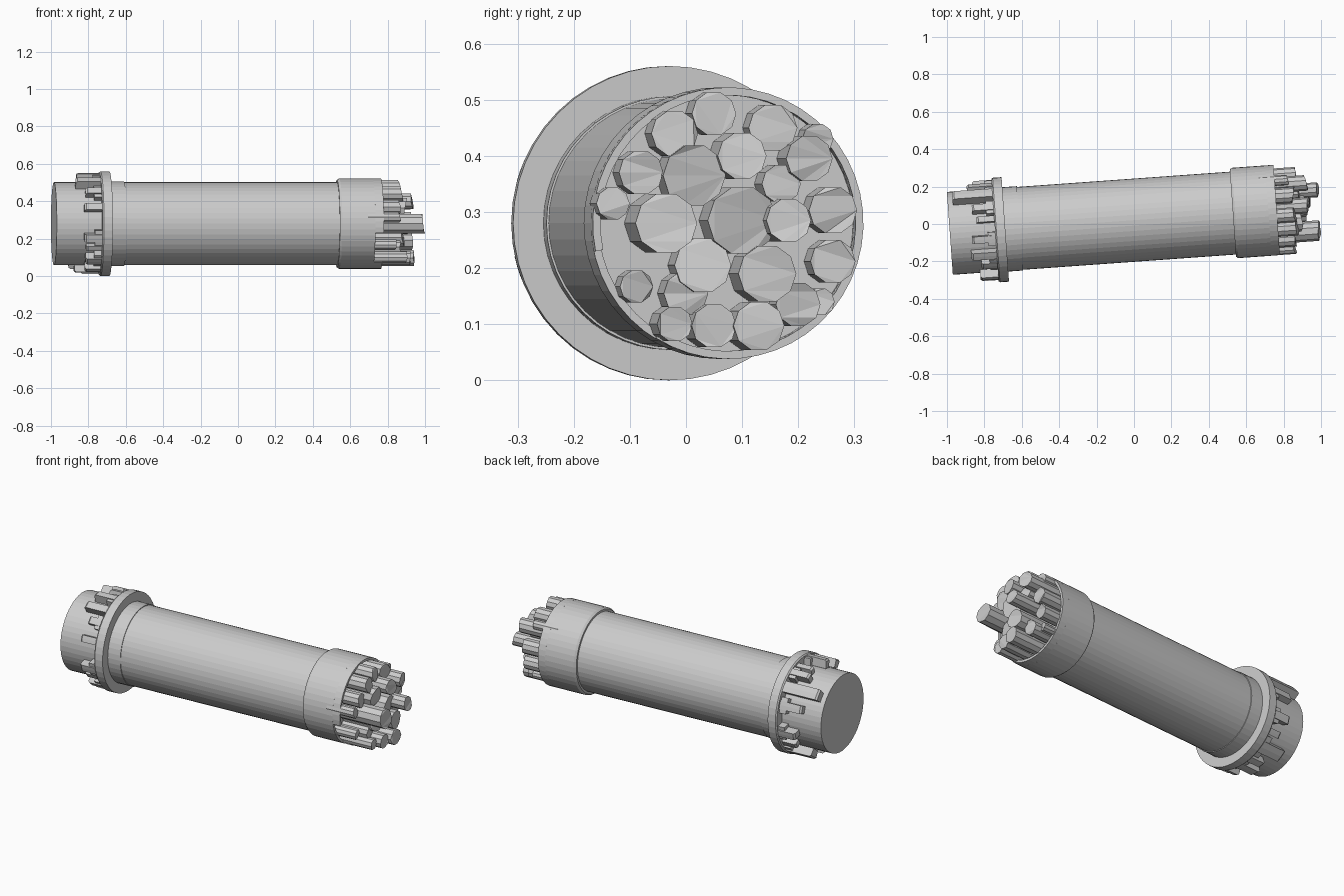
import bpy, bmesh, random
from math import radians, cos, sin, pi, atan
from mathutils import Matrix, Vector

random.seed(4)
cube = bpy.data.objects.get("Cube")
if cube:
    bpy.data.objects.remove(cube)

SLOPE = 0.0715
# local frame: x runs along the tube, angle 0 is the back, 90 degrees is up
FRAME = Matrix.Translation((0, 0.0204, 0.28)) @ Matrix.Rotation(atan(SLOPE), 4, "Z")

grey = bpy.data.materials.new("plain_grey")
grey.use_nodes = True
grey.diffuse_color = (0.6, 0.6, 0.6, 1)
grey.node_tree.nodes["Principled BSDF"].inputs["Base Color"].default_value = (0.6, 0.6, 0.6, 1)


def finish(bm, name):
    bmesh.ops.remove_doubles(bm, verts=bm.verts, dist=1e-5)
    bmesh.ops.recalc_face_normals(bm, faces=bm.faces)
    bm.transform(FRAME)
    mesh = bpy.data.meshes.new(name)
    bm.to_mesh(mesh)
    bm.free()
    mesh.materials.append(grey)
    obj = bpy.data.objects.new(name, mesh)
    bpy.context.collection.objects.link(obj)
    return obj


def sweep(bm, profile, start=0, end=360, steps=48):
    """Revolve a closed (along, radius) outline around the tube axis."""
    rings = []
    for i in range(steps + 1):
        a = radians(start + (end - start) * i / steps)
        rings.append([bm.verts.new((s, r * cos(a), r * sin(a))) for s, r in profile])
    n = len(profile)
    for a, b in zip(rings, rings[1:]):
        for j in range(n):
            k = (j + 1) % n
            bm.faces.new((a[j], a[k], b[k], b[j]))
    if end - start < 360:
        bm.faces.new(rings[0])
        bm.faces.new(rings[-1])


def band(s0, s1, r0, r1):
    return [(s0, r0), (s0, r1), (s1, r1), (s1, r0)]


def cylinder(bm, s0, s1, radius, sides, y=0, z=0):
    place = Matrix.Translation(((s0 + s1) / 2, y, z)) @ Matrix.Rotation(pi / 2, 4, "Y")
    return bmesh.ops.create_cone(bm, cap_ends=True, segments=sides, radius1=radius,
                                 radius2=radius, depth=s1 - s0, matrix=place)["verts"]


# main tube, closed at the plain end
bm = bmesh.new()
cylinder(bm, -0.987, 0.70, 0.222, 48)
finish(bm, "main_tube")

# thin sleeve beside the flange
bm = bmesh.new()
sweep(bm, band(-0.70, -0.612, 0.215, 0.226))
finish(bm, "sleeve")

# flange ring
bm = bmesh.new()
sweep(bm, [(-0.745, 0.21), (-0.745, 0.274), (-0.738, 0.28), (-0.69, 0.28), (-0.69, 0.21)])
finish(bm, "flange")

# irregular teeth behind the flange: angle, width, end
TEETH = [(20, 10, -.88), (42, 13, -.96), (62, 8, -.86), (76, 7, -.84), (100, 8, -.87),
         (120, 9, -.88), (137, 9, -.83), (160, 8, -.84), (197, 9, -.84), (211, 6, -.83),
         (228, 9, -.83), (246, 7, -.83), (266, 12, -.88), (285, 8, -.84), (305, 14, -.90),
         (325, 8, -.83), (345, 9, -.85)]
bm = bmesh.new()
for i, (angle, width, tip) in enumerate(TEETH):
    top = 0.274 if i % 3 else 0.262
    sweep(bm, [(tip, 0.225), (tip, top - 0.008), (tip + 0.01, top), (-0.74, top), (-0.74, 0.225)],
          angle - width / 2, angle + width / 2, 2)
    if i % 2 == 0:
        sweep(bm, band(-0.785, -0.74, 0.22, top - 0.006), angle - width, angle + width, 3)
finish(bm, "flange_teeth")

# collar with a broken-out notch in the rim
bm = bmesh.new()
sweep(bm, [(0.53, 0.21), (0.53, 0.234), (0.542, 0.242), (0.72, 0.242), (0.72, 0.228), (0.70, 0.228), (0.70, 0.21)])
sweep(bm, band(0.72, 0.765, 0.228, 0.242), 238 - 360, 192, 42)
finish(bm, "collar")

# bundle of rods: y, z, radius, end x
RODS = [(.05, .475, .04, .86), (-.02, .44, .042, .87), (.10, .40, .043, .93), (.155, .45, .043, .85),
        (.22, .395, .042, .92), (.235, .43, .028, .82), (-.08, .37, .04, .86), (.015, .365, .056, .89),
        (-.13, .315, .03, .86), (-.035, .28, .055, .99), (.17, .35, .035, .88), (.10, .285, .062, .91),
        (.183, .285, .04, .98), (.262, .303, .043, .86), (.262, .212, .04, .85), (.03, .205, .05, .88),
        (.145, .19, .052, .93), (-.088, .167, .03, .84), (0, .155, .04, .86), (.20, .135, .04, .87),
        (-.02, .10, .032, .90), (.05, .097, .04, .92), (.13, .097, .045, .94), (.24, .14, .025, .82)]
bm = bmesh.new()
inverse = FRAME.inverted()
for y, z, radius, tip in RODS:
    p = inverse @ Vector((tip, y, z))
    verts = cylinder(bm, 0.68, p.x, radius, 10, p.y, p.z)
    ends = [v for v in verts if v.co.x > 0.75]
    # slightly skewed, uneven end cut
    ty, tz = random.uniform(-.2, .2), random.uniform(-.2, .2)
    for v in ends:
        v.co.x += (v.co.y - p.y) * ty + (v.co.z - p.z) * tz + random.uniform(-.004, .004)
    bmesh.ops.triangulate(bm, faces=[f for f in bm.faces if all(v in ends for v in f.verts)])
finish(bm, "rod_bundle")
